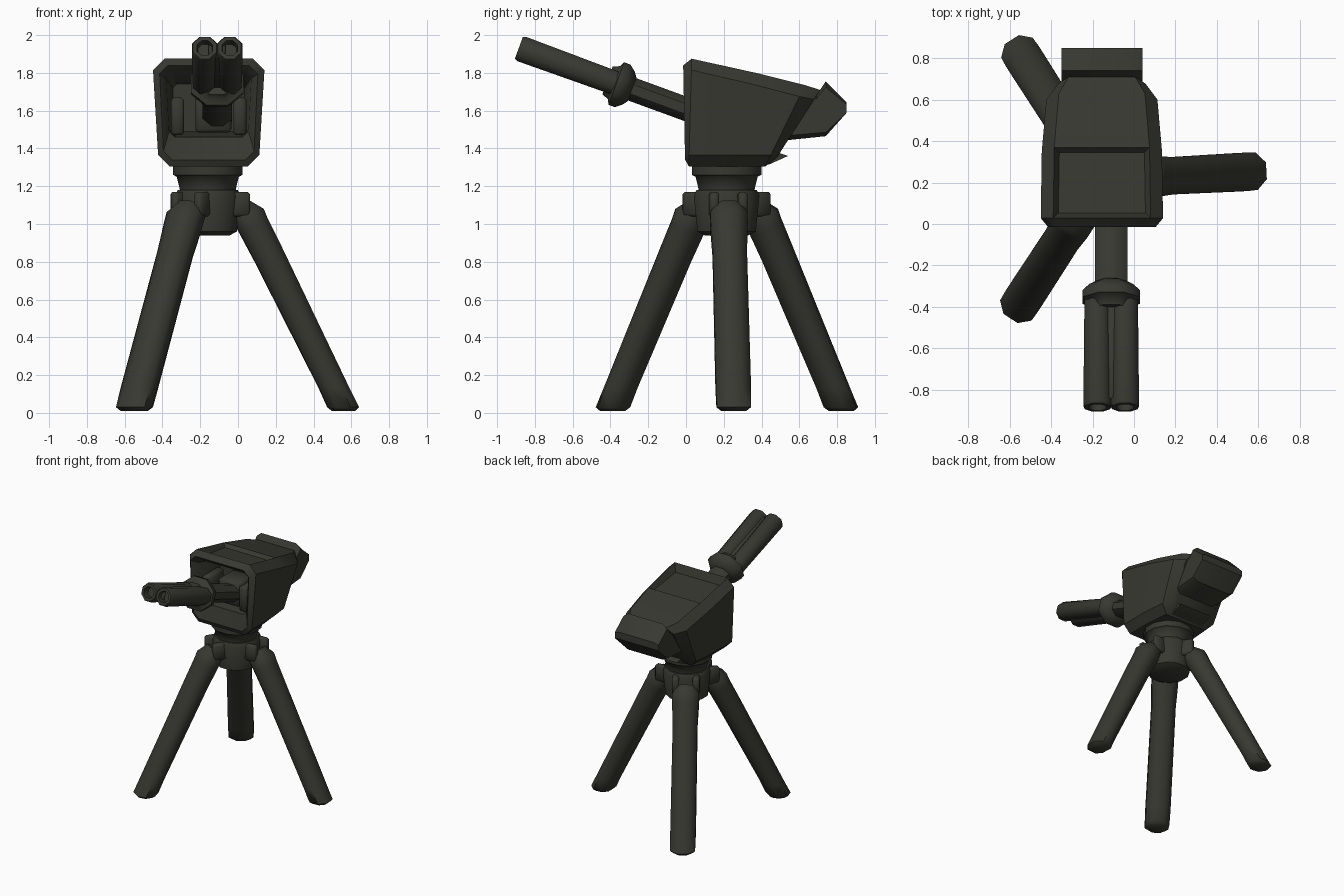
import bpy, bmesh, math
from mathutils import Vector, Matrix

if "Cube" in bpy.data.objects:
    bpy.data.objects.remove(bpy.data.objects["Cube"])

paint = bpy.data.materials.new("dark olive grey")
paint.diffuse_color = (0.040, 0.040, 0.032, 1)
paint.use_nodes = True
paint.node_tree.nodes["Principled BSDF"].inputs["Base Color"].default_value = paint.diffuse_color
HUB = Vector((-0.16, 0.215, 0))   # tripod axis
CX = -0.155                       # gun body centre line


def finish(name, bm, angle=50):
    bmesh.ops.recalc_face_normals(bm, faces=bm.faces)
    me = bpy.data.meshes.new(name)
    bm.to_mesh(me)
    bm.free()
    ob = bpy.data.objects.new(name, me)
    bpy.context.collection.objects.link(ob)
    me.materials.append(paint)
    bpy.ops.object.select_all(action='DESELECT')
    ob.select_set(True)
    bpy.context.view_layer.objects.active = ob
    bpy.ops.object.shade_smooth_by_angle(angle=math.radians(angle))
    return ob


def loft(rings):
    """Skin a list of equal-length point rings and cap both ends."""
    bm = bmesh.new()
    vs = [[bm.verts.new(p) for p in r] for r in rings]
    n = len(vs[0])
    for a, b in zip(vs, vs[1:]):
        for i in range(n):
            bm.faces.new((a[i], a[(i + 1) % n], b[(i + 1) % n], b[i]))
    bm.faces.new(vs[0][::-1])
    bm.faces.new(vs[-1])
    return bm


def tube(name, start, direction, stations, sides=8, sx=1.0):
    """Round part along an axis; stations are (distance, radius)."""
    d = Vector(direction).normalized()
    side = Vector((1, 0, 0)) if abs(d.x) < 0.9 else Vector((0, 1, 0))
    up = d.cross(side).normalized()
    rings = []
    for t, r in stations:
        ring = []
        for i in range(sides):
            a = math.tau * (i + 0.5) / sides
            ring.append(Vector(start) + d * t + side * (r * sx * math.cos(a)) + up * (r * math.sin(a)))
        rings.append(ring)
    return finish(name, loft(rings))


def block(name, centre, size, bevel=0.015, rot=None):
    bm = bmesh.new()
    bmesh.ops.create_cube(bm, size=1)
    bmesh.ops.scale(bm, vec=size, verts=bm.verts)
    bmesh.ops.bevel(bm, geom=bm.edges[:], offset=bevel, segments=1, affect='EDGES')
    if rot:
        bm.transform(rot)
    bmesh.ops.translate(bm, vec=centre, verts=bm.verts)
    return finish(name, bm)


# Tripod legs: sections are (inner radius, inner z, outer radius, outer z, half width)
LEG = [(0.66, 0.01, 0.78, 0.01, 0.065), (0.635, 0.03, 0.80, 0.03, 0.09),
       (0.59, 0.13, 0.75, 0.13, 0.093), (0.25, 0.80, 0.39, 0.88, 0.09),
       (0.17, 0.95, 0.315, 1.03, 0.098), (0.13, 1.02, 0.295, 1.08, 0.098),
       (0.12, 1.06, 0.22, 1.125, 0.07)]
for name, deg in (("right_leg", 3), ("back_left_leg", 122.5), ("front_left_leg", 237)):
    turn = Matrix.Translation(HUB) @ Matrix.Rotation(math.radians(deg), 4, 'Z')
    rings = []
    for ri, zi, ro, zo, w in LEG:
        ring = []
        for u, v in ((0, .45), (.28, 1), (.72, 1), (1, .45), (1, -.45), (.72, -1), (.28, -1), (0, -.45)):
            ring.append(turn @ Vector((ri + (ro - ri) * u, w * v, zi + (zo - zi) * u)))
        rings.append(ring)
    finish(name, loft(rings))
    # clevis cheeks holding the leg
    for s in (-1, 1):
        rot = Matrix.Rotation(math.radians(deg), 4, 'Z')
        block(name + "_bracket", turn @ Vector((0.16, s * 0.075, 1.105)), (0.12, 0.05, 0.13), 0.012, rot)

# Hub, neck and turntable flange
tube("hub", HUB, (0, 0, 1), [(0.94, 0.12), (0.96, 0.16), (1.15, 0.18), (1.18, 0.165)], 12)
tube("neck", HUB, (0, 0, 1), [(1.16, 0.15), (1.19, 0.155), (1.25, 0.17), (1.26, 0.19), (1.32, 0.19)], 12)


# Gun body: one shell from the recess floor, round the front rim, to the back
def body_ring(hb, ht, zb, zt, yb, yt, c):
    pts = [(-hb + c, zb), (hb - c, zb), (hb, zb + c), (ht, zt - c),
           (ht - c, zt), (-ht + c, zt), (-ht, zt - c), (-hb, zb + c)]
    return [Vector((CX + x, yb + (yt - yb) * (z - zb) / (zt - zb), z)) for x, z in pts]


bm = loft([
    body_ring(0.18, 0.19, 1.49, 1.74, 0.26, 0.26, 0.02),
    body_ring(0.21, 0.225, 1.46, 1.80, 0.03, 0.03, 0.03),
    body_ring(0.24, 0.26, 1.34, 1.84, -0.005, -0.015, 0.045),
    body_ring(0.268, 0.295, 1.305, 1.875, 0.015, 0.03, 0.06),
    body_ring(0.268, 0.29, 1.305, 1.80, 0.22, 0.37, 0.06),
    body_ring(0.25, 0.268, 1.305, 1.735, 0.42, 0.63, 0.06),
    body_ring(0.19, 0.21, 1.35, 1.71, 0.48, 0.71, 0.05)])
bm.normal_update()
# sunken panel in the front half of the roof
bmesh.ops.recalc_face_normals(bm, faces=bm.faces)
roof = [f for f in bm.faces if f.normal.z > 0.8 and f.calc_center_median().z > 1.8
        and 0.1 < f.calc_center_median().y < 0.3]
bmesh.ops.inset_region(bm, faces=roof, thickness=0.035)
for v in {v for f in roof for v in f.verts}:
    v.co.z -= 0.06 if v.co.y < 0.2 else 0.03
finish("gun_body", bm, 35)

# Rear housing with its raised back lip
profile = [(0.50, 1.44), (0.74, 1.465), (0.85, 1.59), (0.85, 1.645),
           (0.74, 1.755), (0.69, 1.68), (0.50, 1.68)]
bm = loft([[Vector((x, y, 1.58 + (z - 1.58) * k)) for y, z in profile]
           for x, k in ((-0.35, 0.82), (-0.31, 1), (0.0, 1), (0.04, 0.82))])
finish("rear_housing", bm, 35)

# Little lip under the back of the body
bm = loft([[Vector((x, y, z)) for y, z in ((0.34, 1.31), (0.44, 1.315), (0.54, 1.36), (0.42, 1.40))]
           for x in (-0.30, -0.01)])
finish("rear_lip", bm, 35)

# Blocks inside the front opening
for s in (-1, 1):
    block("recess_block", (CX + s * 0.165, 0.14, 1.57), (0.07, 0.20, 0.20))
block("barrel_mount", (-0.13, 0.16, 1.58), (0.19, 0.20, 0.19))

# Barrel assembly, raised towards the front
AXIS = Vector((0, -0.89, 0.325)).normalized()
ROOT = Vector((-0.11, 0.12, 1.565))
tube("barrel_shaft", ROOT, AXIS, [(0, 0.068), (0.48, 0.068)], 8, 1.25)
tube("barrel_collar", ROOT, AXIS, [(0.43, 0.07), (0.45, 0.10), (0.485, 0.13),
                                   (0.52, 0.13), (0.535, 0.10), (0.57, 0.085)], 8, 1.15)
for s in (-1, 1):
    tube("twin_barrel", ROOT + Vector((s * 0.066, 0, 0)), AXIS,
         [(0.50, 0.068), (1.055, 0.074), (1.07, 0.066), (1.07, 0.045), (1.02, 0.04)])
block("barrel_web", ROOT + AXIS * 0.79, (0.09, 0.50, 0.08), 0.01,
      Matrix.Rotation(math.atan2(-0.325, 0.89), 4, 'X'))
